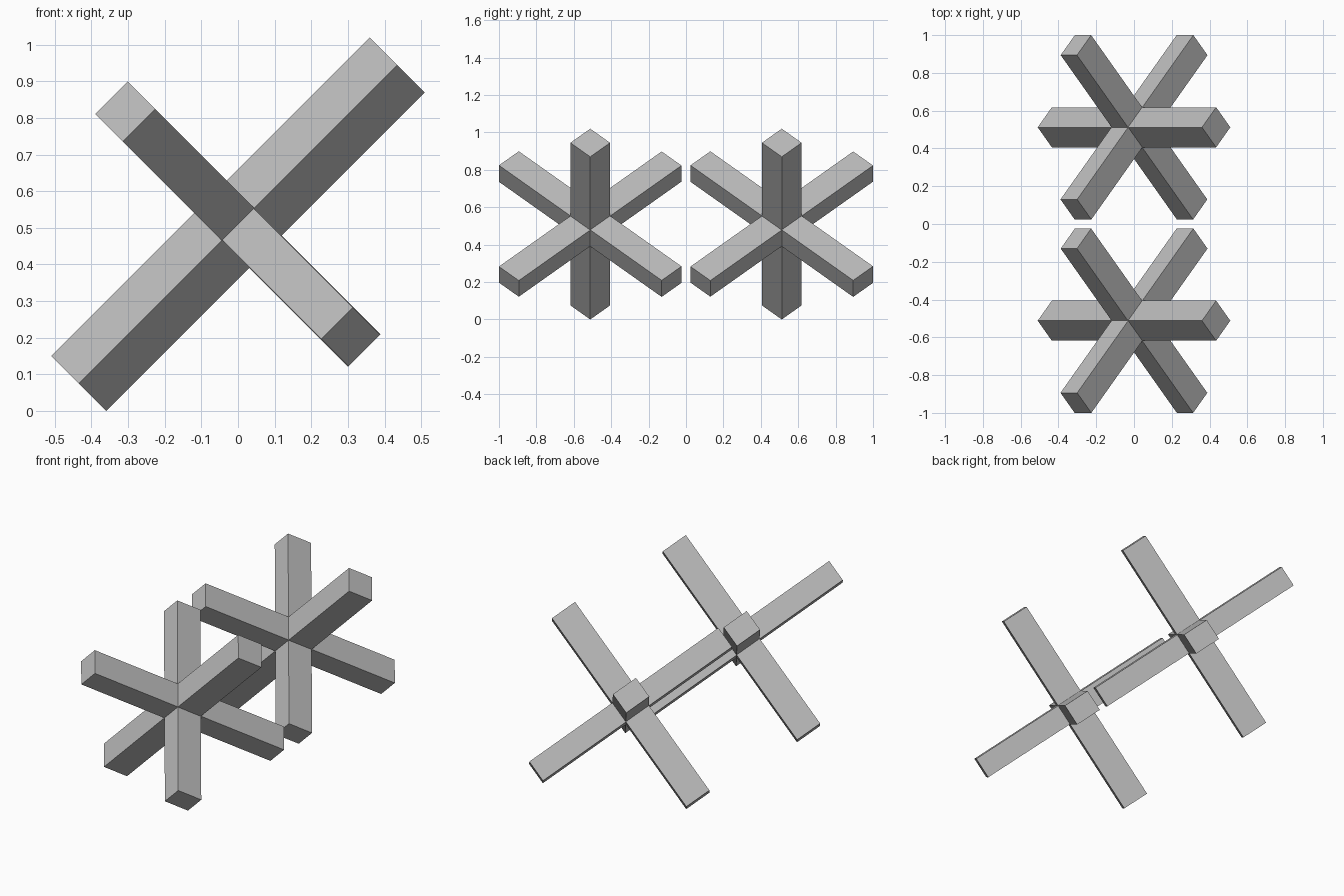
import bpy
from mathutils import Matrix, Vector

if "Cube" in bpy.data.objects:
    bpy.data.objects.remove(bpy.data.objects["Cube"])

steel = bpy.data.materials.new("plain grey")
steel.diffuse_color = (0.5, 0.5, 0.5, 1.0)
steel.use_nodes = True
steel.node_tree.nodes["Principled BSDF"].inputs["Base Color"].default_value = steel.diffuse_color

# shared frame: three mutually perpendicular beam axes
r = 0.5 ** 0.5
main_axis = Vector((r, 0, r))
cross_a = Vector((-0.5, -r, 0.5))
cross_b = Vector((0.5, -r, -0.5))
LENGTH = 1.23


def beam(name, centre, along, side, length, width, thick):
    """Square-ended bar: 'along' is its axis, 'side' the width direction."""
    up = along.cross(side)
    rot = Matrix((along, side, up)).transposed().to_4x4()
    bpy.ops.mesh.primitive_cube_add(size=1)
    ob = bpy.context.object
    ob.name = name
    ob.data.transform(Matrix.Diagonal((length, width, thick, 1)))
    ob.matrix_world = Matrix.Translation(centre) @ rot
    ob.data.materials.append(steel)


# two identical obstacles, one in front of the other
for label, y in (("front", -0.512), ("back", 0.512)):
    c = Vector((0, y, 0.51))
    beam(label + "_main_beam", c, main_axis, cross_a, LENGTH, 0.15, 0.15)
    beam(label + "_cross_beam_a", c, cross_a, cross_b, LENGTH, 0.15, 0.125)
    beam(label + "_cross_beam_b", c, cross_b, cross_a, LENGTH, 0.15, 0.122)
